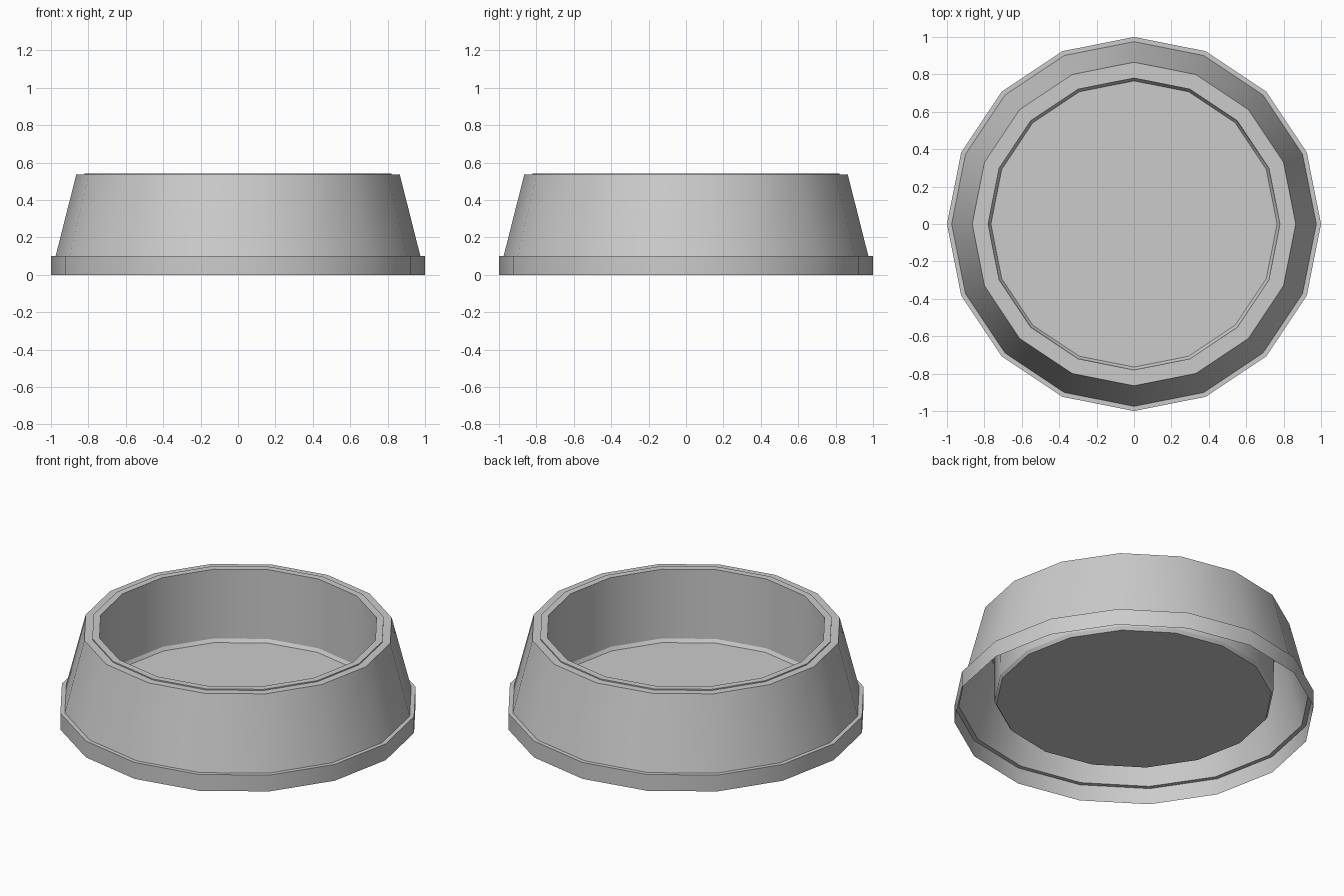
import bpy, bmesh
from math import cos, sin, pi, radians

if "Cube" in bpy.data.objects:
    bpy.data.objects.remove(bpy.data.objects["Cube"])

SIDES = 16


def lathe(name, profile, cap_end=False):
    """Spin a (radius, z) profile into an open faceted shell."""
    bm = bmesh.new()
    rings = [[bm.verts.new((r * cos(2 * pi * i / SIDES), r * sin(2 * pi * i / SIDES), z))
              for i in range(SIDES)] for r, z in profile]
    for a, b in zip(rings, rings[1:]):
        for i in range(SIDES):
            j = (i + 1) % SIDES
            bm.faces.new((a[i], a[j], b[j], b[i]))
    if cap_end:
        bm.faces.new(rings[-1])
    mesh = bpy.data.meshes.new(name)
    bm.to_mesh(mesh)
    bm.free()
    obj = bpy.data.objects.new(name, mesh)
    bpy.context.collection.objects.link(obj)
    bpy.ops.object.select_all(action='DESELECT')
    obj.select_set(True)
    bpy.context.view_layer.objects.active = obj
    bpy.ops.object.shade_smooth_by_angle(angle=radians(30))
    return obj


# Tapered outer stand with a foot band, open underneath
lathe("outer_stand", [(1.0, 0.0), (1.0, 0.10), (0.975, 0.10), (0.865, 0.535), (0.80, 0.535)])

# Inner dish: thin raised lip, near-vertical wall, chamfered flat floor
lathe("inner_dish", [(0.82, 0.535), (0.82, 0.542), (0.78, 0.542),
                     (0.777, 0.12), (0.765, 0.10)], cap_end=True)
